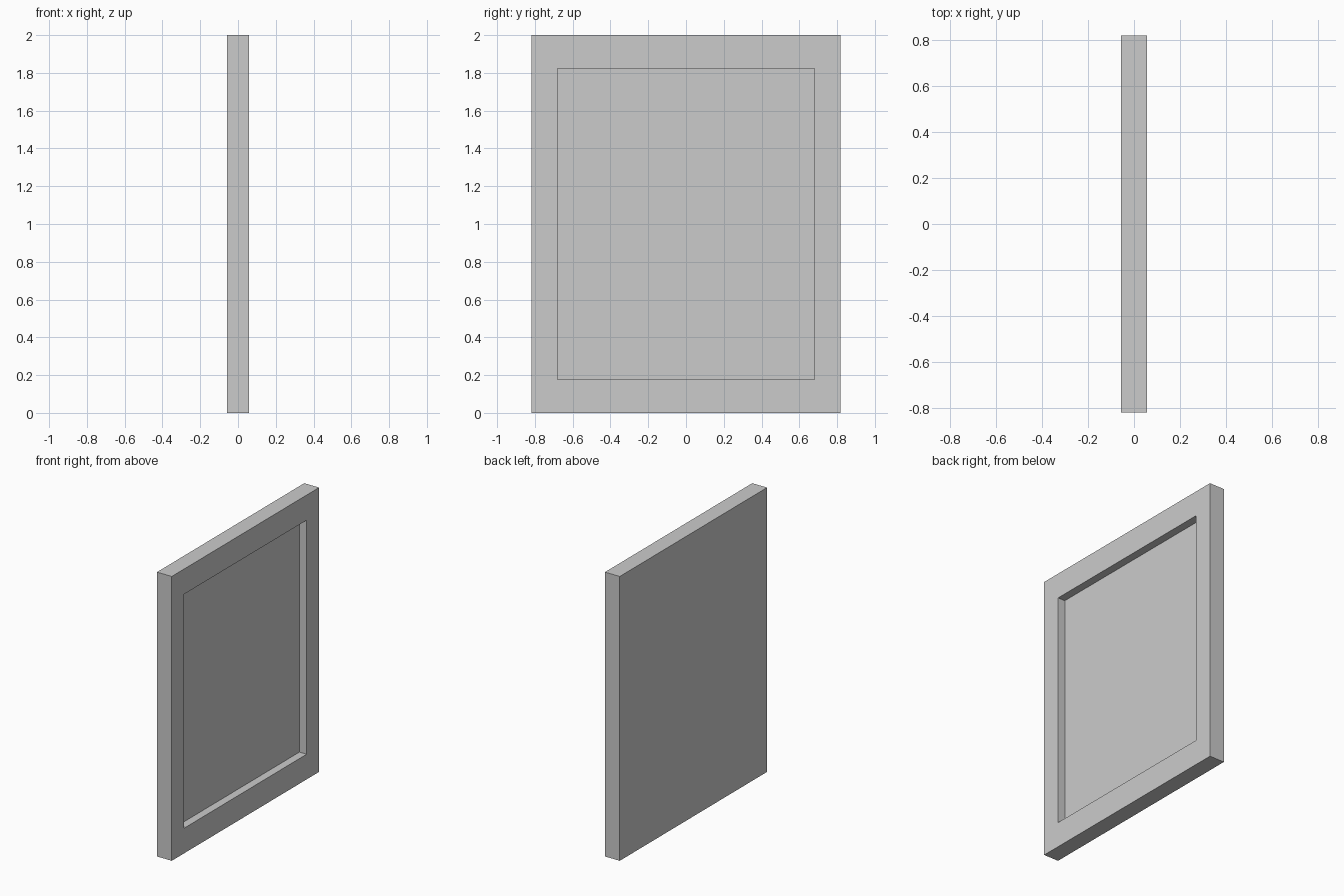
import bpy, bmesh

if "Cube" in bpy.data.objects:
    bpy.data.objects.remove(bpy.data.objects["Cube"])

THICK, WIDTH, HEIGHT = 0.115, 1.637, 2.0
OPEN_Y, OPEN_Z, DEPTH = 0.681, 0.823, 0.056   # half opening sizes, recess depth

bm = bmesh.new()

# Slab
bmesh.ops.create_cube(bm, size=1.0)
for v in bm.verts:
    v.co.x *= THICK
    v.co.y *= WIDTH
    v.co.z = v.co.z * HEIGHT + HEIGHT / 2

# Recessed panel on the +x face
bm.normal_update()
panel = next(f for f in bm.faces if f.normal.x > 0.9)
bmesh.ops.inset_region(bm, faces=[panel], thickness=0.1)
for v in panel.verts:
    v.co.y = OPEN_Y if v.co.y > 0 else -OPEN_Y
    v.co.z = HEIGHT / 2 + (OPEN_Z if v.co.z > HEIGHT / 2 else -OPEN_Z)
bmesh.ops.inset_region(bm, faces=[panel], thickness=0.0, depth=0.0)
for v in panel.verts:
    v.co.x = THICK / 2 - DEPTH

bm.normal_update()
mesh = bpy.data.meshes.new("framed_panel")
bm.to_mesh(mesh)
bm.free()
obj = bpy.data.objects.new("framed_panel", mesh)
bpy.context.collection.objects.link(obj)
